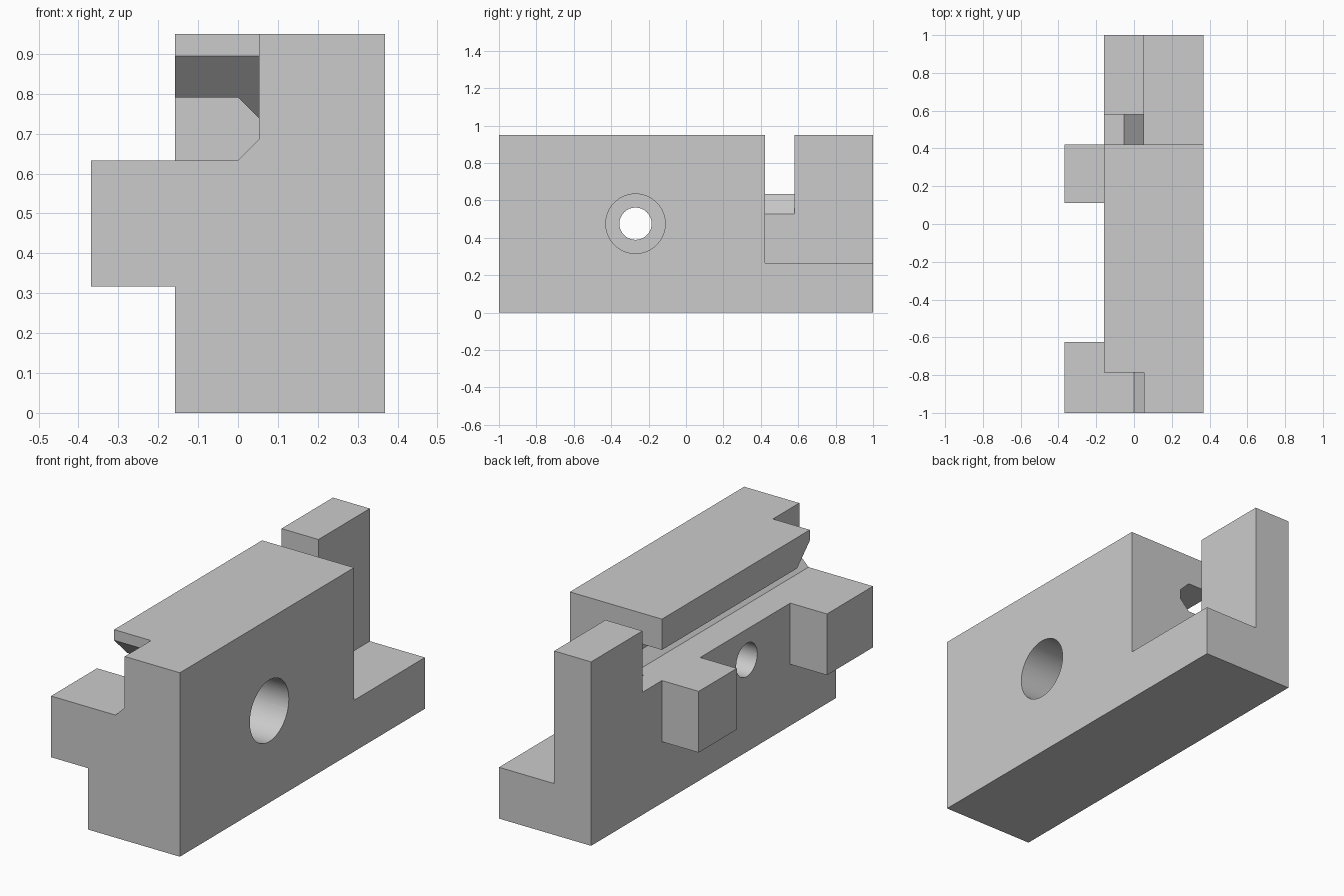
import bpy, bmesh, math
from mathutils import Vector

cube = bpy.data.objects.get("Cube")
if cube:
    bpy.data.objects.remove(cube, do_unlink=True)

grey = bpy.data.materials.new("plain grey")
grey.use_nodes = True
colour = (0.6, 0.6, 0.6, 1)
grey.diffuse_color = colour
grey.node_tree.nodes["Principled BSDF"].inputs["Base Color"].default_value = colour


def prism(name, profile, axis, start, end):
    """Extrude a closed profile along x (profile in y, z) or y (profile in x, z)."""
    def place(p, d):
        return (d, p[0], p[1]) if axis == "x" else (p[0], d, p[1])
    bm = bmesh.new()
    face = bm.faces.new([bm.verts.new(place(p, start)) for p in profile])
    new = bmesh.ops.extrude_face_region(bm, geom=[face])["geom"]
    shift = Vector(place((0, 0), end - start))
    bmesh.ops.translate(bm, vec=shift, verts=[v for v in new if isinstance(v, bmesh.types.BMVert)])
    bmesh.ops.recalc_face_normals(bm, faces=bm.faces)
    mesh = bpy.data.meshes.new(name)
    bm.to_mesh(mesh)
    bm.free()
    mesh.materials.append(grey)
    obj = bpy.data.objects.new(name, mesh)
    bpy.context.collection.objects.link(obj)
    return obj


def box(name, x0, x1, y0, y1, z0, z1):
    return prism(name, [(x0, z0), (x1, z0), (x1, z1), (x0, z1)], "y", y0, y1)


def disc(radius, y, z, sides=64):
    return [(y + radius * math.cos(2 * math.pi * i / sides),
             z + radius * math.sin(2 * math.pi * i / sides)) for i in range(sides)]


def combine(target, tool, operation):
    """Apply a boolean and discard the tool."""
    tool.hide_render = True
    mod = target.modifiers.new(tool.name, "BOOLEAN")
    mod.object, mod.operation, mod.solver = tool, operation, "EXACT"
    bpy.context.view_layer.objects.active = target
    bpy.ops.object.modifier_apply(modifier=mod.name)
    bpy.data.objects.remove(tool, do_unlink=True)


# Main dimensions
side, wall, outer = -0.158, 0.053, 0.368
shelf, lip, top = 0.633, 0.791, 0.95
ch = 0.053
far = 0.6

body = box("clamp_block", side, outer, -1, 1, 0, top)

# Two side lugs
for y0, y1 in ((-1, -0.625), (0.11, 0.422)):
    combine(body, box("side_lug", -outer, side, y0, y1, 0.317, shelf), "UNION")

# Step behind the block, leaving a thin post
combine(body, box("rear_step", wall, far, 0.422, 1.2, 0.265, 1.2), "DIFFERENCE")

# Slot between block and post, with a sloping floor
slot = [(-far, shelf), (-0.053, shelf), (wall, 0.528), (wall + 0.1, 0.528),
        (wall + 0.1, 1.2), (-far, 1.2)]
combine(body, prism("post_slot", slot, "y", 0.422, 0.581), "DIFFERENCE")

# Long groove with chamfered inner corners
groove = [(-far, shelf), (0, shelf), (wall, shelf + ch), (wall, lip - ch), (0, lip), (-far, lip)]
combine(body, prism("long_groove", groove, "y", -1.2, 0.5), "DIFFERENCE")

# Front of the overhanging lip, cut back with a sloping underside
lead = [(-1.2, lip - ch), (-0.628, lip - ch), (-0.785, 0.895), (-0.785, 1.2), (-1.2, 1.2)]
combine(body, prism("lip_lead_in", lead, "x", -far, wall), "DIFFERENCE")

# Counterbored screw hole
combine(body, prism("screw_hole", disc(0.086, -0.27, 0.475), "x", -far, far), "DIFFERENCE")
combine(body, prism("counterbore", disc(0.159, -0.27, 0.475), "x", wall, far), "DIFFERENCE")

bpy.ops.object.select_all(action="DESELECT")
body.select_set(True)
bpy.context.view_layer.objects.active = body
bpy.ops.object.shade_smooth_by_angle(angle=math.radians(30))
